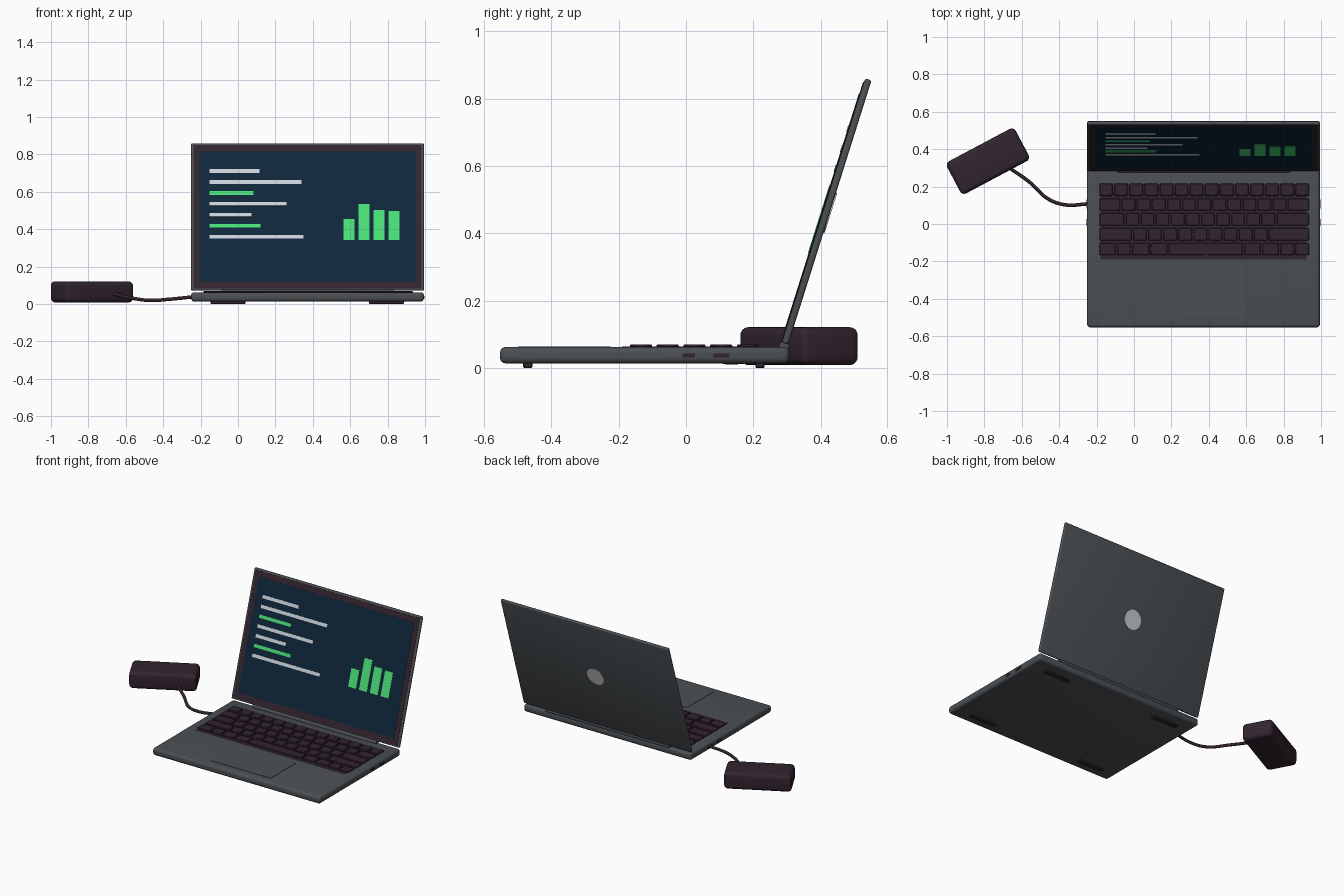
import bpy, bmesh, math
from mathutils import Matrix, Vector

if "Cube" in bpy.data.objects:
    bpy.data.objects.remove(bpy.data.objects["Cube"])


def material(name, r, g, b):
    lin = [(c / 255 / 12.92) if c < 10 else ((c / 255 + 0.055) / 1.055) ** 2.4 for c in (r, g, b)]
    m = bpy.data.materials.new(name)
    m.diffuse_color = (*lin, 1)
    m.use_nodes = True
    m.node_tree.nodes["Principled BSDF"].inputs["Base Color"].default_value = m.diffuse_color
    return m


GREY = material("metal grey", 75, 80, 84)
DARK = material("dark plum", 50, 36, 47)
NAVY = material("screen navy", 14, 38, 58)
PALE = material("text pale grey", 203, 211, 219)
GREEN = material("chart green", 74, 222, 120)
SILVER = material("disc silver", 200, 203, 208)


def finish(name, bm, mat, matrix=None, smooth=True):
    me = bpy.data.meshes.new(name)
    bm.to_mesh(me)
    bm.free()
    me.materials.append(mat)
    ob = bpy.data.objects.new(name, me)
    bpy.context.collection.objects.link(ob)
    if matrix:
        ob.matrix_world = matrix
    if smooth:
        bpy.ops.object.select_all(action='DESELECT')
        ob.select_set(True)
        bpy.context.view_layer.objects.active = ob
        bpy.ops.object.shade_smooth_by_angle(angle=math.radians(40))
    return ob


def add_box(bm, x0, x1, y0, y1, z0, z1):
    mid = Vector(((x0 + x1) / 2, (y0 + y1) / 2, (z0 + z1) / 2))
    bmesh.ops.create_cube(bm, size=1, matrix=Matrix.Translation(mid)
                          @ Matrix.Diagonal((x1 - x0, y1 - y0, z1 - z0, 1)))


def boxes(name, mat, dims, bevel=0, seg=1, matrix=None):
    bm = bmesh.new()
    for d in dims:
        add_box(bm, *d)
    if bevel:
        bmesh.ops.bevel(bm, geom=bm.edges[:], offset=bevel, segments=seg, profile=0.5, affect='EDGES')
    return finish(name, bm, mat, matrix, smooth=bool(bevel))


def cylinder(name, mat, radius, depth, matrix):
    bm = bmesh.new()
    bmesh.ops.create_cone(bm, cap_ends=True, segments=32, radius1=radius, radius2=radius, depth=depth)
    return finish(name, bm, mat, matrix)


CX, X0, X1 = 0.371, -0.251, 0.994
DECK = 0.062

# Base, trackpad and feet
boxes("base", GREY, [(X0, X1, -0.553, 0.307, 0.013, DECK)], 0.017, 4)
boxes("trackpad", GREY, [(CX - 0.222, CX + 0.222, -0.50, -0.225, 0.058, DECK + 0.002)])
boxes("feet", DARK, [(x, x + 0.187, y, y + 0.028, 0, 0.016)
                     for x in (-0.147, 0.70) for y in (-0.485, 0.206)], 0.003)

# Keyboard tray and staggered rows of keys
boxes("keyboard_tray", DARK, [(-0.18, 0.922, -0.19, 0.212, 0.058, DECK + 0.001)])
rows = [[1] * 14,
        [1.5] + [1] * 11 + [1.5],
        [1.75] + [1] * 10 + [2.25],
        [2.25] + [1] * 9 + [2.75],
        [1.2, 1, 1.2, 1.2, 5, 1.2, 1.2, 1, 1]]
keys = []
for r, widths in enumerate(rows):
    y = 0.184 - 0.0795 * r
    x, unit = -0.19, 1.13 / sum(widths)
    for w in widths:
        keys.append((x + 0.005, x + w * unit - 0.005, y - 0.033, y + 0.033, 0.06, 0.07))
        x += w * unit
boxes("keys", DARK, keys, 0.003)

# Side ports
boxes("ports", DARK, [(x - 0.004, x + 0.004, y0, y1, 0.03, 0.043)
                      for x in (X0, X1) for y0, y1 in ((-0.01, 0.027), (0.082, 0.13))])

# Hinge barrel
cylinder("hinge", GREY, 0.015, 0.92,
         Matrix.Translation((CX, 0.291, 0.064)) @ Matrix.Rotation(math.pi / 2, 4, 'Y'))

# Lid, built flat in its own tilted frame: y runs up the lid, z faces the user
TILT = math.radians(17.5)
LID = Matrix.Translation((0, 0.293, 0.068)) @ Matrix.Rotation(math.pi / 2 - TILT, 4, 'X')


def up(z):
    return (z - 0.071) / math.cos(TILT)


boxes("lid", GREY, [(X0, X1, 0.004, 0.828, -0.01, 0.01)], 0.007, 3, LID)
boxes("bezel", DARK, [(X0 + 0.013, X1 - 0.013, 0.012, 0.816, 0.005, 0.0125)], matrix=LID)
boxes("display", NAVY, [(-0.206, 0.949, up(0.12), up(0.815), 0.01, 0.014)], matrix=LID)
cylinder("lid_disc", SILVER, 0.062, 0.006, LID @ Matrix.Translation((CX, 0.416, -0.0105)))

# Text lines and bar chart on the display
ends = [0.115, 0.34, 0.083, 0.26, 0.072, 0.12, 0.35]
lines = [(-0.152, e, up(0.699 - 0.0585 * i), up(0.719 - 0.0585 * i), 0.012, 0.016)
         for i, e in enumerate(ends)]
boxes("text_lines", PALE, [l for i, l in enumerate(lines) if i not in (2, 5)], matrix=LID)
boxes("green_lines", GREEN, [lines[2], lines[5]], matrix=LID)
boxes("chart_bars", GREEN, [(0.564 + 0.0803 * i, 0.623 + 0.0803 * i, up(0.34), up(t), 0.012, 0.016)
                            for i, t in enumerate((0.452, 0.532, 0.50, 0.495))], matrix=LID)

# Power brick
boxes("power_brick", DARK, [(-0.2075, 0.2075, -0.0975, 0.0975, -0.0565, 0.0565)], 0.025, 5,
      Matrix.Translation((-0.781, 0.336, 0.0645)) @ Matrix.Rotation(math.radians(28), 4, 'Z'))

# Power cable
curve = bpy.data.curves.new("power_cable", 'CURVE')
curve.dimensions = '3D'
curve.bevel_depth = 0.0095
curve.bevel_resolution = 3
curve.use_fill_caps = True
path = [(-0.70, 0.32, 0.065), (-0.64, 0.282, 0.048), (-0.56, 0.225, 0.03), (-0.46, 0.135, 0.019),
        (-0.37, 0.103, 0.025), (-0.24, 0.108, 0.038)]
spline = curve.splines.new('BEZIER')
spline.bezier_points.add(len(path) - 1)
for p, co in zip(spline.bezier_points, path):
    p.co = co
    p.handle_left_type = p.handle_right_type = 'AUTO'
curve.materials.append(DARK)
bpy.context.collection.objects.link(bpy.data.objects.new("power_cable", curve))
